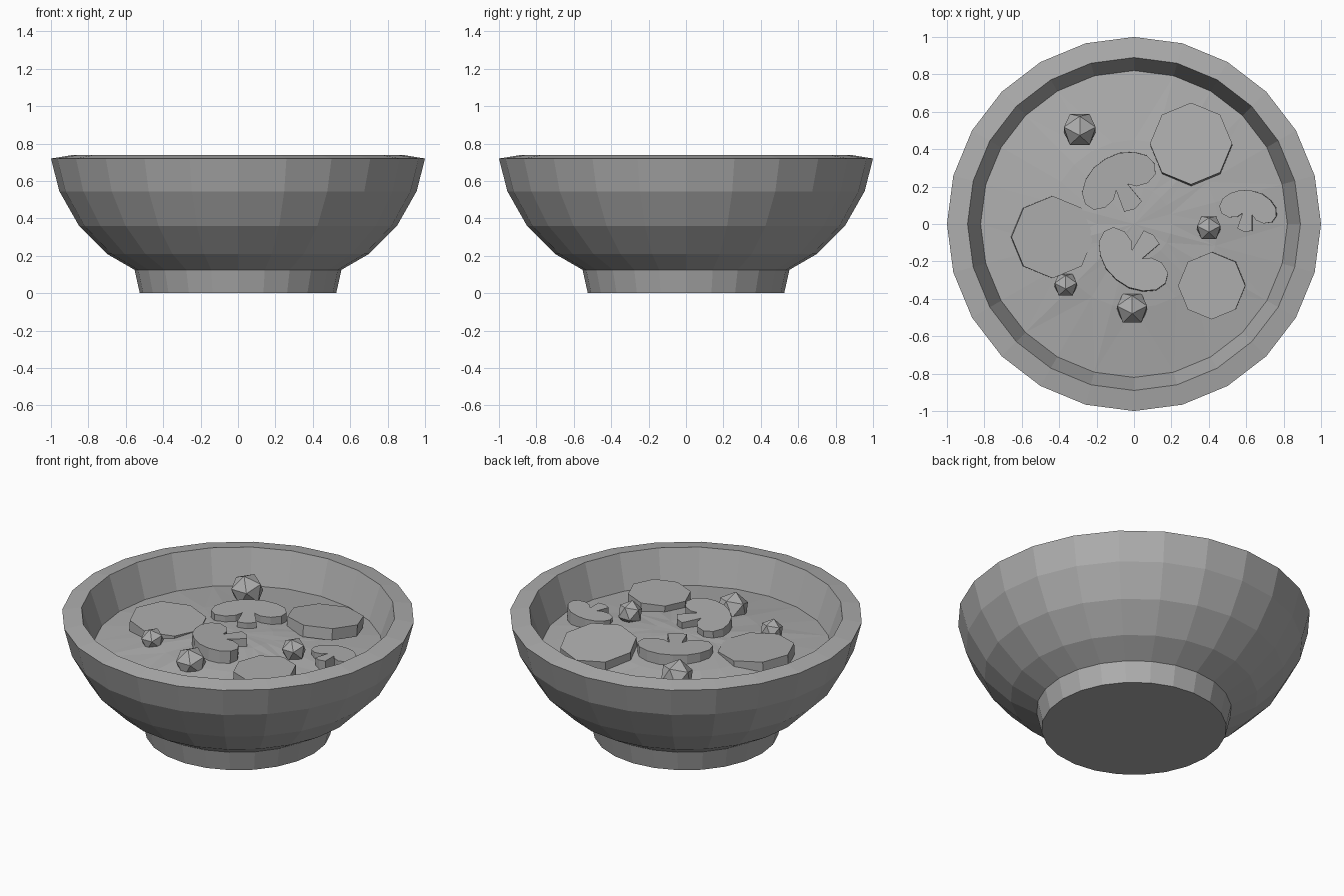
import bpy, bmesh, math, random
from mathutils import Matrix, Vector

cube = bpy.data.objects.get("Cube")
if cube:
    bpy.data.objects.remove(cube, do_unlink=True)

random.seed(4)
SIDES = 24

grey = bpy.data.materials.new("plain grey")
grey.use_nodes = True
COLOUR = (0.42, 0.42, 0.42, 1)
grey.diffuse_color = COLOUR
grey.node_tree.nodes["Principled BSDF"].inputs["Base Color"].default_value = COLOUR


def finish(bm, name, matrix=Matrix()):
    """Turn a bmesh into a flat shaded object."""
    bmesh.ops.recalc_face_normals(bm, faces=bm.faces)
    mesh = bpy.data.meshes.new(name)
    bm.to_mesh(mesh)
    bm.free()
    mesh.materials.append(grey)
    obj = bpy.data.objects.new(name, mesh)
    obj.matrix_world = matrix
    bpy.context.collection.objects.link(obj)
    return obj


def ring(bm, radius, z, wobble=0.0):
    return [bm.verts.new((radius * math.sin(math.tau * i / SIDES),
                          radius * math.cos(math.tau * i / SIDES),
                          z + random.uniform(-wobble, wobble)))
            for i in range(SIDES)]


def bridge(bm, a, b):
    for i in range(SIDES):
        j = (i + 1) % SIDES
        bm.faces.new((a[i], a[j], b[j], b[i]))


def placed(x, y, z, turn=0, tilt_x=0, tilt_y=0, scale=1):
    """Tilts raise the +y side and the -x side; angles in degrees."""
    rad = math.radians
    return (Matrix.Translation((x, y, z)) @ Matrix.Rotation(rad(tilt_x), 4, 'X')
            @ Matrix.Rotation(rad(tilt_y), 4, 'Y') @ Matrix.Rotation(rad(turn), 4, 'Z')
            @ Matrix.Diagonal((scale, scale, 1, 1)))


def slab(name, outline, thickness, matrix):
    """Flat slice whose top face lies at its local z = 0."""
    bm = bmesh.new()
    base = bm.faces.new([bm.verts.new((x, y, -thickness)) for x, y in outline])
    top = bmesh.ops.extrude_face_region(bm, geom=[base])["geom"]
    bmesh.ops.translate(bm, vec=Vector((0, 0, thickness)),
                        verts=[v for v in top if isinstance(v, bmesh.types.BMVert)])
    return finish(bm, name, matrix)


# Bowl: foot, curved outside, rim and inner wall
profile = [(0.525, 0), (0.553, 0.125), (0.70, 0.21), (0.85, 0.36),
           (0.955, 0.545), (1.0, 0.72), (0.89, 0.738), (0.80, 0.47)]
bm = bmesh.new()
rings = [ring(bm, r, z) for r, z in profile]
for low, high in zip(rings, rings[1:]):
    bridge(bm, low, high)
bm.faces.new(rings[0])
bm.faces.new(rings[-1])
finish(bm, "bowl")

# Soup: gently domed, slightly uneven surface
bm = bmesh.new()
rings = [ring(bm, 0.821, 0.53), ring(bm, 0.45, 0.582, 0.004), ring(bm, 0.2, 0.606, 0.003)]
for outer, inner in zip(rings, rings[1:]):
    bridge(bm, outer, inner)
bmesh.ops.triangulate(bm, faces=bm.faces)
centre = bm.verts.new((0, 0, 0.615))
for i in range(SIDES):
    bm.faces.new((rings[-1][i], rings[-1][(i + 1) % SIDES], centre))
finish(bm, "soup")

# Eight-sided vegetable slices
octagon = [(math.sin(math.tau * i / 8), math.cos(math.tau * i / 8)) for i in range(8)]
for side, matrix in (
        ("back_right", placed(0.305, 0.43, 0.637, tilt_x=-7, tilt_y=-1, scale=0.22)),
        ("left", placed(-0.435, -0.07, 0.614, tilt_y=3, scale=0.22)),
        ("front_right", placed(0.415, -0.33, 0.63, tilt_x=1, tilt_y=-2, scale=0.18))):
    slab("round_slice_" + side, octagon, 0.07, matrix)

# Mushroom slices: mirrored half outline of cap and stem
half = [(0.08, 0.115), (0.15, 0.08), (0.2, 0.03), (0.215, -0.03), (0.19, -0.08),
        (0.13, -0.1), (0.07, -0.085), (0.035, -0.05), (0.055, -0.17)]
mushroom = [(0, 0.125)] + half + [(0, -0.185)] + [(-x, y) for x, y in reversed(half)]
for side, matrix in (
        ("back", placed(-0.09, 0.24, 0.648, turn=30, tilt_x=1)),
        ("front", placed(-0.015, -0.2, 0.66, turn=140, tilt_x=-3)),
        ("right", placed(0.612, 0.09, 0.62, turn=-10, tilt_y=-3, scale=0.72))):
    slab("mushroom_slice_" + side, mushroom, 0.075, matrix)

# Faceted lumps
for side, x, y, z, radius in (("back", -0.29, 0.505, 0.615, 0.1),
                              ("right", 0.4, -0.02, 0.625, 0.074),
                              ("left", -0.365, -0.325, 0.602, 0.07),
                              ("front", -0.01, -0.45, 0.602, 0.094)):
    bm = bmesh.new()
    bmesh.ops.create_icosphere(bm, subdivisions=1, radius=radius)
    finish(bm, "lump_" + side, placed(x, y, z, turn=90, tilt_x=18))
